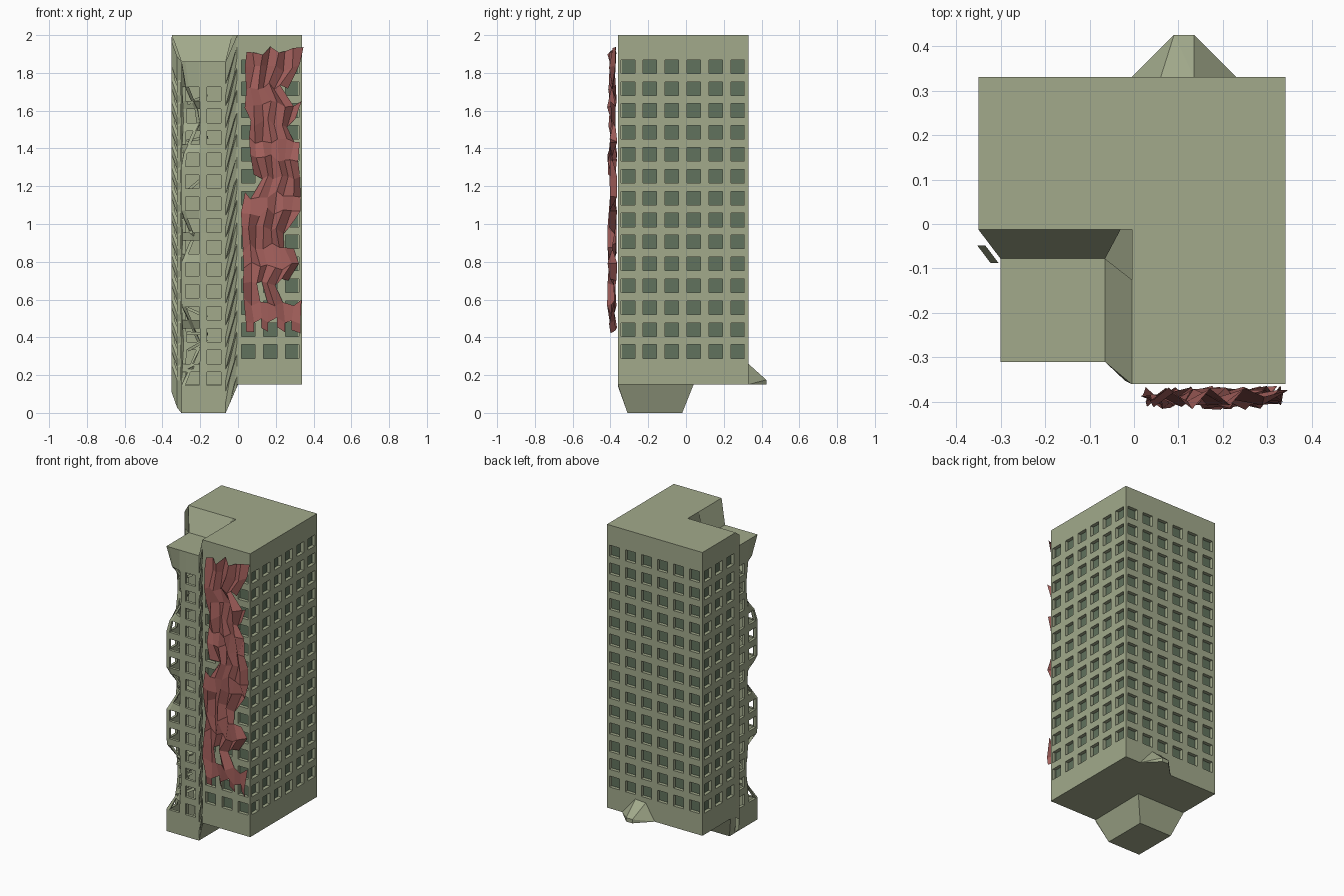
import bpy, bmesh, math, random
from mathutils import Vector as V, Matrix

if "Cube" in bpy.data.objects:
    bpy.data.objects.remove(bpy.data.objects["Cube"])

random.seed(4)
H, STEP, ROWS = 0.036, 0.116, 14          # window half size, spacing, floors


def mat(name, rgb):
    m = bpy.data.materials.new(name)
    m.diffuse_color = (*rgb, 1)
    m.use_nodes = True
    m.node_tree.nodes["Principled BSDF"].inputs["Base Color"].default_value = m.diffuse_color
    return m


WALL = mat("concrete", (0.36, 0.40, 0.26))
PANE = mat("window_pane", (0.12, 0.17, 0.11))
RED = mat("red_cloth", (0.38, 0.12, 0.11))


def finish(bm, name, mats, recalc=True):
    bmesh.ops.remove_doubles(bm, verts=bm.verts, dist=0.0005)
    if recalc:
        bmesh.ops.recalc_face_normals(bm, faces=bm.faces)
    me = bpy.data.meshes.new(name)
    bm.to_mesh(me)
    bm.free()
    for m in mats:
        me.materials.append(m)
    ob = bpy.data.objects.new(name, me)
    bpy.context.collection.objects.link(ob)
    return ob


def face(bm, pts, mi=0):
    f = bm.faces.new([bm.verts.new(p) for p in pts])
    f.material_index = mi


def cuts(a, b, centres):
    out = [a]
    for c in centres:
        out += [c - H, c + H]
    return out + [b]


def cols(first, n):
    return [first + STEP * i for i in range(n)]


def panel(bm, P, us, zs, inward, pane):
    """Wall grid; every odd cell is a recessed window or an open hole."""
    inward = V(inward)
    for i in range(len(us) - 1):
        for j in range(len(zs) - 1):
            q = [V(P(us[i + a], zs[j + b])) for a, b in ((0, 0), (1, 0), (1, 1), (0, 1))]
            if not (i % 2 and j % 2):
                face(bm, q)
                continue
            r = [p + inward for p in q]
            for k in range(4):
                m = (k + 1) % 4
                face(bm, (q[k], q[m], r[m], r[k]))
            if pane:
                face(bm, r, 1)


# Main L-shaped building
bm = bmesh.new()
X0, X1, Y0, Y1, NX, NY, ZB, ZT = -0.35, 0.34, -0.36, 0.33, -0.005, -0.012, 0.15, 2.0
zs = cuts(ZB, ZT, cols(0.325, ROWS))
D = 0.022
panel(bm, lambda u, z: (u, Y0, z), cuts(NX, X1, cols(0.055, 3)), zs, (0, D, 0), True)
panel(bm, lambda u, z: (X1, u, z), cuts(Y0, Y1, cols(-0.307, 6)), zs, (-D, 0, 0), True)
panel(bm, lambda u, z: (u, Y1, z), cuts(X0, X1, cols(-0.293, 6)), zs, (0, -D, 0), True)
panel(bm, lambda u, z: (X0, u, z), cuts(NY, Y1, cols(0.041, 3)), zs, (D, 0, 0), True)
outline = [(X0, NY), (NX, NY), (NX, Y0), (X1, Y0), (X1, Y1), (X0, Y1)]
for z in (ZB, ZT):
    face(bm, [(x, y, z) for x, y in outline])
for (xa, ya), (xb, yb) in (outline[0:2], outline[1:3]):
    face(bm, [(xa, ya, ZB), (xb, yb, ZB), (xb, yb, ZT), (xa, ya, ZT)])
finish(bm, "main_building", [WALL, PANE])


# Corner block that slipped down and inward, hollow, with broken outer corner
def bite(z):
    return sum(a * max(0, 1 - abs(z - c) / r)
               for c, r, a in ((1.56, 0.21, 1), (0.93, 0.13, 0.6), (0.36, 0.21, 1)))


TX0, TX1, TY0, TY1, TT, DROP = -0.30, -0.065, -0.31, -0.078, 1.86, 0.14


def push(d, z):
    return 0.11 * bite(z) * max(0, 1 - d / 0.1)


bm = bmesh.new()
tz = cuts(0, TT, cols(0.18, ROWS))
T = 0.018
panel(bm, lambda u, z: (u + push(u - TX0, z), TY0 + push(u - TX0, z), z),
      cuts(TX0, TX1, cols(-0.243, 2)), tz, (0, T, 0), False)
panel(bm, lambda u, z: (TX0 + push(u - TY0, z), u + push(u - TY0, z), z),
      cuts(TY0, TY1, cols(-0.257, 2)), tz, (T, 0, 0), False)
face(bm, [(TX0, TY0, TT), (TX1, TY0, TT), (TX1, TY1, TT), (TX0, TY1, TT)])
BY = -0.02
face(bm, [(TX0, TY0, 0), (TX1, TY0, 0), (TX1, BY, 0), (TX0, BY, 0)])
finish(bm, "fallen_corner", [WALL])

# Torn strips stretched between the fallen corner and the main building
bm = bmesh.new()


def torn_left(s, z):
    bulge = 0.03 * math.sin(math.pi * s)
    p = V((X0, NY, z + DROP)).lerp(V((TX0, TY1, z)), s)
    return p + V((-bulge * 0.7, -bulge * 1.3, 0))


panel(bm, torn_left, [0, 0.2, 0.8, 1], tz, (T, 0, 0), False)
n = 32
for k in range(n):
    za, zb = TT * k / n, TT * (k + 1) / n

    def rib(z, i):
        s = (0.35, 0.75)[i % 2]
        m = V((TX1, TY0, z)).lerp(V((NX, Y0, z + DROP)), s)
        if 0 < i < n:
            m += V((0, (0.02, -0.005)[i % 2], random.Random(i).uniform(-0.015, 0.015)))
        return V((TX1, TY0, z)), m, V((NX, Y0, z + DROP))
    a, b = rib(za, k), rib(zb, k + 1)
    for i in (0, 1):
        face(bm, (a[i], a[i + 1], b[i + 1]))
        face(bm, (a[i], b[i + 1], b[i]))
# stretched roof edges
face(bm, [(X0, NY, ZT), (-0.03, NY, ZT), (TX1, TY1, TT), (TX0, TY1, TT)])
face(bm, [(NX, -0.125, ZT), (NX, Y0, ZT), (TX1, TY0, TT), (TX1, TY1, TT)])
# stretched floor edges
FY = 0.04
face(bm, [(X0, FY, ZB), (0, FY, ZB), (TX1, BY, 0), (TX0, BY, 0)])
face(bm, [(0, FY, ZB), (NX, Y0, ZB), (TX1, TY0, 0), (TX1, BY, 0)])
face(bm, [(X0, NY, ZB), (X0, FY, ZB), (TX0, BY, 0), (TX0, TY1, 0)])
finish(bm, "torn_joints", [WALL], False)

# Broken slabs sticking out of the damaged corner
bm = bmesh.new()
for z in (1.66, 1.45, 1.22, 0.93, 0.53, 0.42, 0.36, 0.25):
    rot = Matrix.Rotation(random.uniform(-0.8, 0.8), 4, 'Y') @ Matrix.Rotation(random.uniform(-0.5, 0.9), 4, 'Z')
    place = Matrix.Translation((-0.215, -0.235, z))
    bmesh.ops.create_cube(bm, size=1, matrix=place @ rot @ Matrix.Diagonal((0.11, 0.035, 0.015, 1)))
finish(bm, "broken_slabs", [WALL])

# Rubble at the foot of the rear wall
bm = bmesh.new()
for p in ((-0.005, 0.33, 0.15), (0.23, 0.33, 0.15), (0.09, 0.425, 0.15), (0.135, 0.425, 0.15),
          (0.09, 0.425, 0.175), (0.135, 0.425, 0.175), (0.06, 0.33, 0.255), (0.135, 0.33, 0.26),
          (0.05, 0.38, 0.16)):
    bm.verts.new(p)
bmesh.ops.convex_hull(bm, input=bm.verts)
finish(bm, "rear_rubble", [WALL])

# Ragged red cloth hanging on the front
bm = bmesh.new()
left = [.04, .04, .04, .04, .06, .06, .06, .09, .03, .02, .02, .02, .03, .03, .03, .04]
right = [.34, .32, .26, .34, .30, .33, .32, .33, .33, .33, .28, .29, .32, .26, .33, .33]
C, R = 7, len(left)


def cloth(i, j):
    r = random.Random(i * 97 + j * 13)
    t = i / C
    x = left[j] * (1 - t) + right[j] * t + r.uniform(-.008, .008)
    y = -0.39 + (0.013 if (i + j // 3) % 2 else -0.013) + r.uniform(-.015, .015)
    z = 1.92 - (1.92 - 0.50) * j / (R - 1) + r.uniform(-.03, .02)
    return V((x, min(-0.364, max(-0.42, y)), z))


gaps = {(6, 2), (6, 4), (6, 10), (5, 13), (2, 13), (0, 7), (6, 13)}
for i in range(C):
    for j in range(R - 1):
        if (i, j) not in gaps:
            face(bm, [cloth(i, j + 1), cloth(i + 1, j + 1), cloth(i + 1, j), cloth(i, j)])
    if i % 2 == 0:                          # torn fringe
        a, b = cloth(i, R - 1), cloth(i + 1, R - 1)
        d = V((0, 0.008, -0.05))
        face(bm, [a + d, b + d, b, a])
finish(bm, "red_banner", [RED], False)
